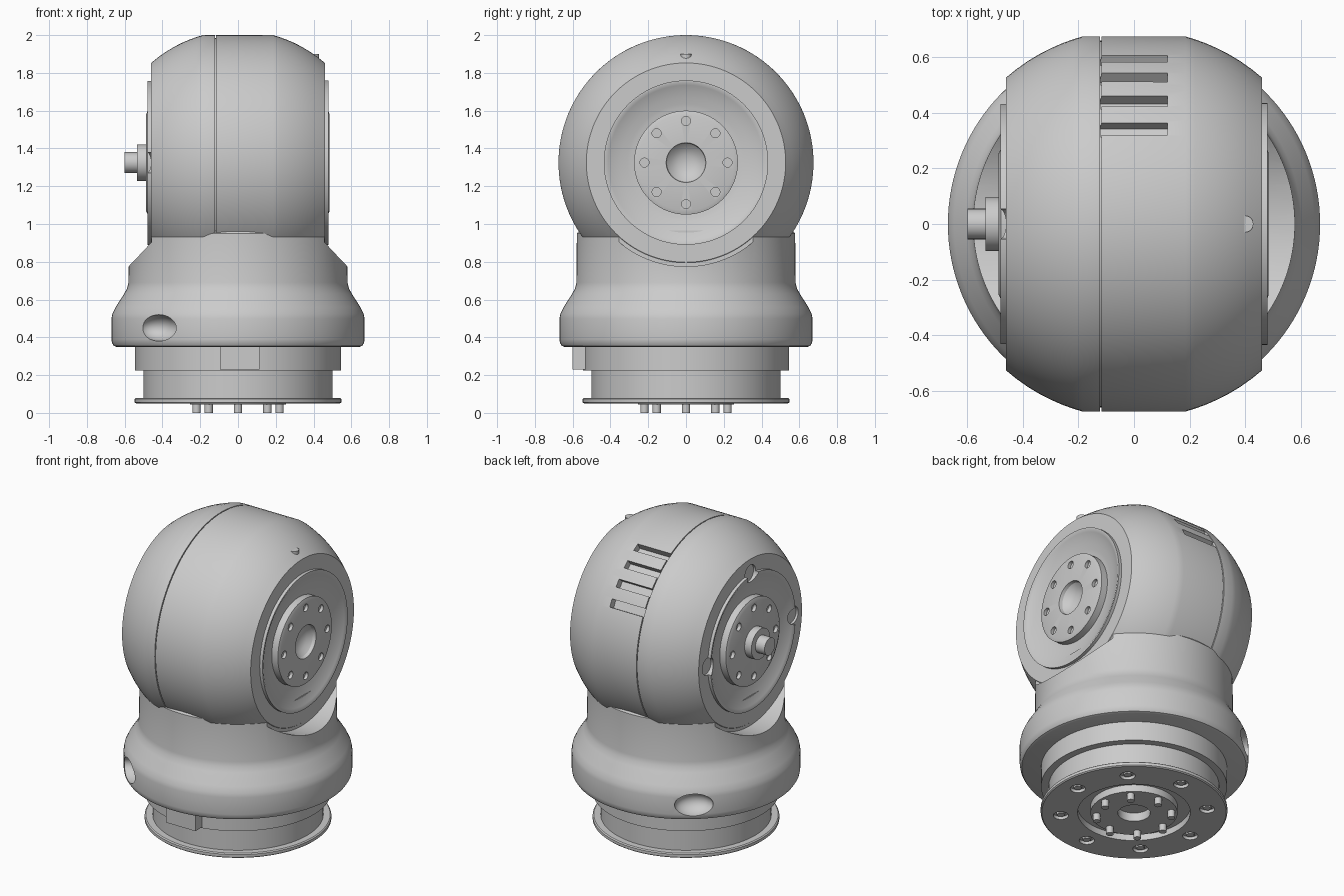
import bpy, bmesh, math
from mathutils import Matrix, Vector

if "Cube" in bpy.data.objects:
    bpy.data.objects.remove(bpy.data.objects["Cube"])

HZ = 1.325  # height of the head's horizontal axis


def finish(name, bm):
    bmesh.ops.recalc_face_normals(bm, faces=bm.faces)
    me = bpy.data.meshes.new(name)
    bm.to_mesh(me)
    bm.free()
    ob = bpy.data.objects.new(name, me)
    bpy.context.collection.objects.link(ob)
    return ob


def lathe(name, pts, axis='Z', segs=96):
    """Spin (position along axis, radius) points into a solid."""
    bm = bmesh.new()
    if axis == 'Z':
        co = [Vector((r, 0, a)) for a, r in pts]
        cent, ax = Vector((0, 0, 0)), Vector((0, 0, 1))
    else:
        co = [Vector((a, 0, HZ + r)) for a, r in pts]
        cent, ax = Vector((0, 0, HZ)), Vector((1, 0, 0))
    vs = [bm.verts.new(c) for c in co]
    es = [bm.edges.new(p) for p in zip(vs, vs[1:])]
    bmesh.ops.spin(bm, geom=vs + es, cent=cent, axis=ax, angle=2 * math.pi, steps=segs)
    bmesh.ops.remove_doubles(bm, verts=bm.verts, dist=1e-5)
    return finish(name, bm)


def add_cyl(bm, loc, r, depth, axis='Z', segs=20):
    rot = Matrix.Rotation(math.pi / 2, 4, 'Y') if axis == 'X' else Matrix()
    bmesh.ops.create_cone(bm, cap_ends=True, segments=segs, radius1=r, radius2=r,
                          depth=depth, matrix=Matrix.Translation(loc) @ rot)


def add_box(bm, mat, size):
    bmesh.ops.create_cube(bm, size=1, matrix=mat @ Matrix.Diagonal((*size, 1)))


def ring(r, n=8):
    return [(r * math.cos(2 * math.pi * i / n), r * math.sin(2 * math.pi * i / n)) for i in range(n)]


def cut(ob, bm):
    cutter = finish("cutter", bm)
    cutter.hide_render = True
    m = ob.modifiers.new("cut", 'BOOLEAN')
    m.operation, m.solver, m.object = 'DIFFERENCE', 'EXACT', cutter
    bpy.context.view_layer.objects.active = ob
    bpy.ops.object.modifier_apply(modifier=m.name)
    bpy.data.objects.remove(cutter)


# Head: sphere of radius 0.70 clipped flat around its middle and at both sides, with dished faces
side = [(0.42, 0), (0.435, 0.29), (0.44, 0.31), (0.448, 0.345), (0.46, 0.38), (0.472, 0.41),
        (0.48, 0.425), (0.48, 0.435), (0.46, 0.435)]
arc = [(x, math.sqrt(0.49 - x * x)) for x in (0.46, 0.42, 0.38, 0.34, 0.30, 0.26, 0.22, 0.186)]
half = side + arc
seam = [(-0.117, 0.675), (-0.117, 0.66), (-0.123, 0.66), (-0.123, 0.675)]
head = lathe("head_shell", half + seam + [(-x, r) for x, r in reversed(half)], 'X', 128)

# Cooling slots on the upper back, notches in the left rim
bm = bmesh.new()
for deg in (30.5, 41, 51.5, 62):
    m = Matrix.Translation((0, 0, HZ)) @ Matrix.Rotation(-math.radians(deg), 4, 'X') @ Matrix.Translation((0, 0, 0.68))
    add_box(bm, m, (0.24, 0.05, 0.1))
for dy, dz in ((0, 0.435), (0.435, 0), (-0.435, 0)):
    add_cyl(bm, (-0.49, dy, HZ + dz), 0.055, 0.09, 'X', 24)
cut(head, bm)

# Small pin on top of the head
bm = bmesh.new()
add_cyl(bm, (0.4, 0, 1.85), 0.03, 0.1)
pin = finish("top_pin", bm)

# Hubs with bolt recesses
hub_r = lathe("right_hub", [(0.42, 0), (0.425, 0.04), (0.44, 0.075), (0.465, 0.1), (0.485, 0.105),
                            (0.485, 0.255), (0.478, 0.275), (0.41, 0.275), (0.41, 0)], 'X')
hub_l = lathe("left_hub", [(-0.41, 0), (-0.41, 0.275), (-0.478, 0.275), (-0.487, 0.255), (-0.487, 0)], 'X')
for ob, s in ((hub_r, 1), (hub_l, -1)):
    bm = bmesh.new()
    for y, z in ring(0.22):
        add_cyl(bm, (s * 0.485, y, HZ + z), 0.024, 0.04, 'X')
    cut(ob, bm)
shaft = lathe("left_shaft", [(-0.45, 0), (-0.45, 0.097), (-0.535, 0.097), (-0.535, 0.055),
                             (-0.6, 0.055), (-0.6, 0)], 'X', 48)

# Skirt and neck carrying the head
neck = lathe("neck_skirt", [(0.35, 0), (0.35, 0.645), (0.355, 0.658), (0.37, 0.667), (0.39, 0.67), (0.5, 0.67),
                            (0.525, 0.665), (0.56, 0.648), (0.63, 0.603), (0.66, 0.587), (0.69, 0.58),
                            (0.95, 0.578), (0.965, 0.565), (0.965, 0)], 'Z', 128)
bm = bmesh.new()
for s in (-1, 1):
    # round relief beside the head
    add_cyl(bm, (s * 0.657, 0, HZ), 0.55, 0.4, 'X', 96)
    # oval dimple in the skirt
    a = math.radians(129 * s)
    m = Matrix.Translation((0.67 * math.cos(a), 0.67 * math.sin(a), 0.45)) @ Matrix.Rotation(a, 4, 'Z')
    bmesh.ops.create_uvsphere(bm, u_segments=32, v_segments=16, radius=1,
                              matrix=m @ Matrix.Diagonal((0.09, 0.115, 0.07, 1)))
cut(neck, bm)

# Lower drum, mounting flange and its recessed underside
drum = lathe("base_drum", [(0.36, 0), (0.36, 0.545), (0.225, 0.545), (0.225, 0.5), (0.08, 0.5), (0.08, 0.54),
                           (0.074, 0.547), (0.056, 0.547), (0.05, 0.54), (0.05, 0.33), (0.09, 0.33),
                           (0.09, 0.255), (0.045, 0.255), (0.045, 0.095), (0.1, 0.095), (0.1, 0)])
bm = bmesh.new()
for x, y in ring(0.43):
    add_cyl(bm, (x, y, 0.05), 0.045, 0.04)
cut(drum, bm)

# Key block on the front of the drum
bm = bmesh.new()
add_box(bm, Matrix.Translation((0.01, -0.53, 0.293)), (0.21, 0.14, 0.125))
key = finish("front_key", bm)

# Locating pins and flange screws
bm = bmesh.new()
for x, y in ring(0.22):
    add_cyl(bm, (x, y, 0.03), 0.022, 0.06)
pins = finish("base_pins", bm)
bm = bmesh.new()
for x, y in ring(0.43):
    add_cyl(bm, (x, y, 0.065), 0.025, 0.02, 'Z', 6)
screws = finish("flange_screws", bm)

# Smooth shading with crisp edges
bpy.ops.object.select_all(action='DESELECT')
for ob in (head, pin, hub_r, hub_l, shaft, neck, drum, pins):
    ob.select_set(True)
bpy.context.view_layer.objects.active = head
bpy.ops.object.shade_smooth_by_angle(angle=math.radians(30))
